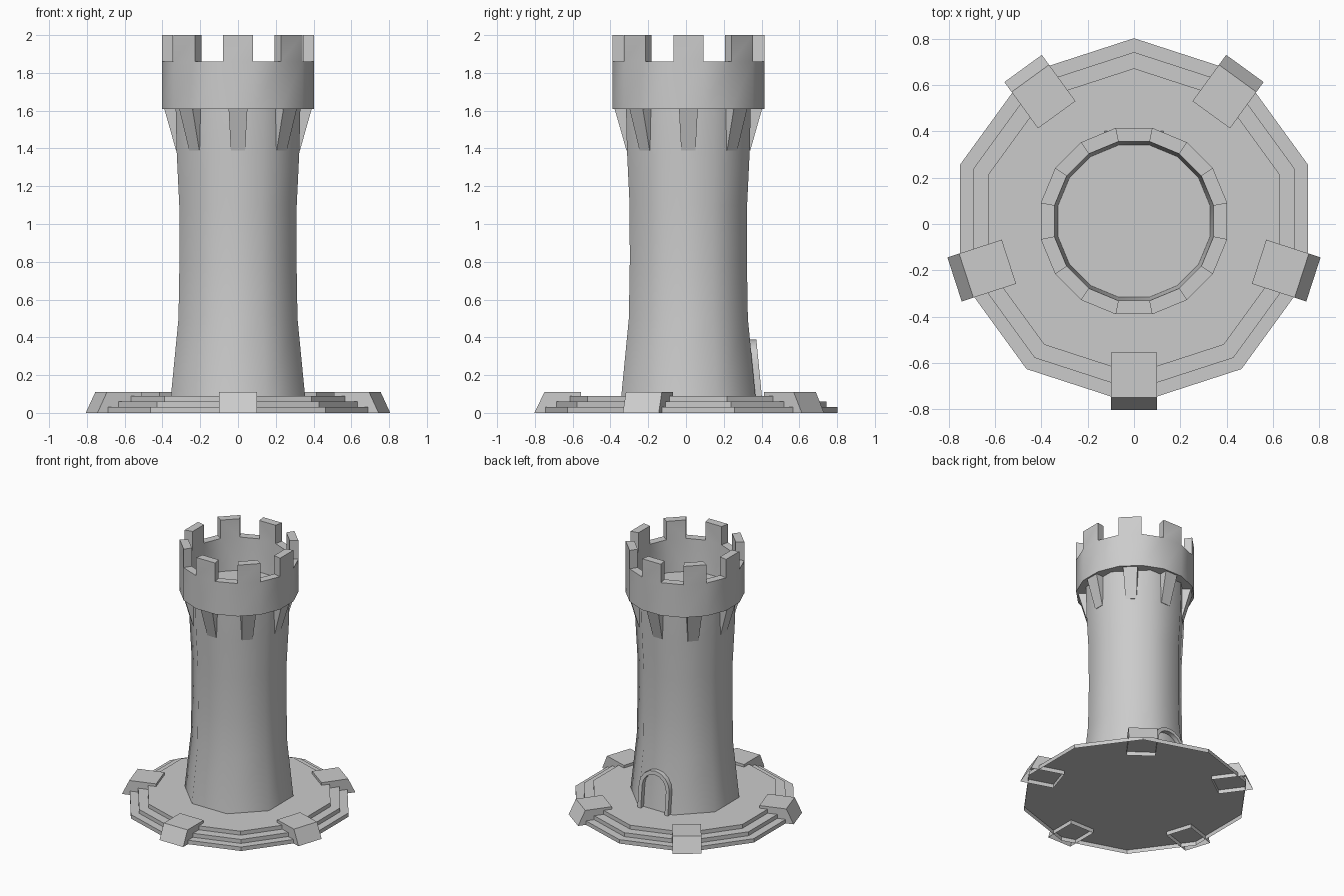
import bpy, bmesh
from math import sin, cos, pi, radians

if "Cube" in bpy.data.objects:
    bpy.data.objects.remove(bpy.data.objects["Cube"])

CY = 0.0125  # tower axis offset that keeps the whole model centred


def make(name, verts, faces, smooth=None):
    me = bpy.data.meshes.new(name)
    me.from_pydata(verts, [], faces)
    bm = bmesh.new()
    bm.from_mesh(me)
    bmesh.ops.recalc_face_normals(bm, faces=bm.faces)
    bm.to_mesh(me)
    bm.free()
    ob = bpy.data.objects.new(name, me)
    bpy.context.collection.objects.link(ob)
    ob.location.y = CY
    if smooth:
        bpy.ops.object.select_all(action='DESELECT')
        ob.select_set(True)
        bpy.context.view_layer.objects.active = ob
        bpy.ops.object.shade_smooth_by_angle(angle=radians(smooth))
    return ob


def lathe(name, profile, n, start, smooth=None):
    """Stacked n-gon rings with a top cap and an open underside."""
    verts = [(r * cos(start + 2 * pi * i / n), r * sin(start + 2 * pi * i / n), z)
             for r, z in profile for i in range(n)]
    faces = [(k * n + i, k * n + (i + 1) % n, (k + 1) * n + (i + 1) % n, (k + 1) * n + i)
             for k in range(len(profile) - 1) for i in range(n)]
    faces.append(tuple(range((len(profile) - 1) * n, len(profile) * n)))
    return make(name, verts, faces, smooth)


# Stepped ten-sided base
for k, r in enumerate((0.79, 0.73, 0.66)):
    lathe(f"base_step_{k + 1}", [(r, 0.03 * k), (r, 0.03 * (k + 1))], 10, pi / 2)

# Eight-sided tower shaft, flats facing the axes
flats = [(0.355, 0.09), (0.315, 0.50), (0.31, 0.80), (0.311, 1.10), (0.325, 1.39), (0.33, 1.615)]
lathe("tower_shaft", [(a / cos(pi / 8), z) for a, z in flats], 8, pi / 8, 60)


def radial_box(name, low, high, ang, open_bottom=False):
    """Tapered box; low/high = (inner, outer, half width, z), turned to ang."""
    verts = []
    for r0, r1, w, z in (low, high):
        for r, t in ((r0, -w), (r1, -w), (r1, w), (r0, w)):
            verts.append((r * cos(ang) - t * sin(ang), r * sin(ang) + t * cos(ang), z))
    faces = [(0, 1, 5, 4), (1, 2, 6, 5), (2, 3, 7, 6), (3, 0, 4, 7), (4, 5, 6, 7)]
    if not open_bottom:
        faces.append((3, 2, 1, 0))
    return make(name, verts, faces)


# Five buttress blocks on the base
for i in range(5):
    radial_box(f"base_block_{i + 1}", (0.568, 0.815, 0.1, 0), (0.568, 0.762, 0.1, 0.11),
               radians(-90 + 72 * i), True)

# Eight corbels under the crown
for i in range(8):
    radial_box(f"corbel_{i + 1}", (0.30, 0.328, 0.038, 1.39), (0.30, 0.392, 0.05, 1.615), i * pi / 4)

# Crown wall with eight merlons
N = 16
levels = [(0.41, 0.335, 1.61), (0.41, 0.35, 1.86), (0.41, 0.35, 2.0)]
verts = []
for ro, ri, z in levels:
    for r in (ro, ri):
        for i in range(N):
            a = 2 * pi * (i - 0.5) / N
            verts.append((r * cos(a), r * sin(a), z))


def vid(level, inner, i):
    return (level * 2 + inner) * N + i % N


faces = []
for i in range(N):
    j = i + 1
    top = 2 if i % 2 == 0 else 1
    for side in (0, 1):
        for k in range(top):
            faces.append((vid(k, side, i), vid(k, side, j), vid(k + 1, side, j), vid(k + 1, side, i)))
    for k in (0, top):
        faces.append((vid(k, 0, i), vid(k, 0, j), vid(k, 1, j), vid(k, 1, i)))
    if top == 2:
        for s in (i, j):
            faces.append((vid(1, 0, s), vid(1, 1, s), vid(2, 1, s), vid(2, 0, s)))
make("crown", verts, faces, 30)

# Arched door frame on the back, leaning with the wall
def arch(r):
    pts = [(r, 0.09)]
    pts += [(r * cos(pi * t / 8), 0.26 + r * sin(pi * t / 8)) for t in range(9)]
    return pts + [(-r, 0.09)]


outer, inner = arch(0.128), arch(0.10)
M = len(outer)
verts = []
for depth in (-0.02, 0.034):
    for loop in (outer, inner):
        verts += [(x, 0.355 - 0.0976 * (z - 0.09) + depth, z) for x, z in loop]
faces = []
for i in range(M - 1):
    for a, b in ((0, 1), (2, 3), (0, 2), (1, 3)):
        faces.append((a * M + i, a * M + i + 1, b * M + i + 1, b * M + i))
for e in (0, M - 1):
    faces.append((e, M + e, 3 * M + e, 2 * M + e))
make("door_frame", verts, faces, 30)
